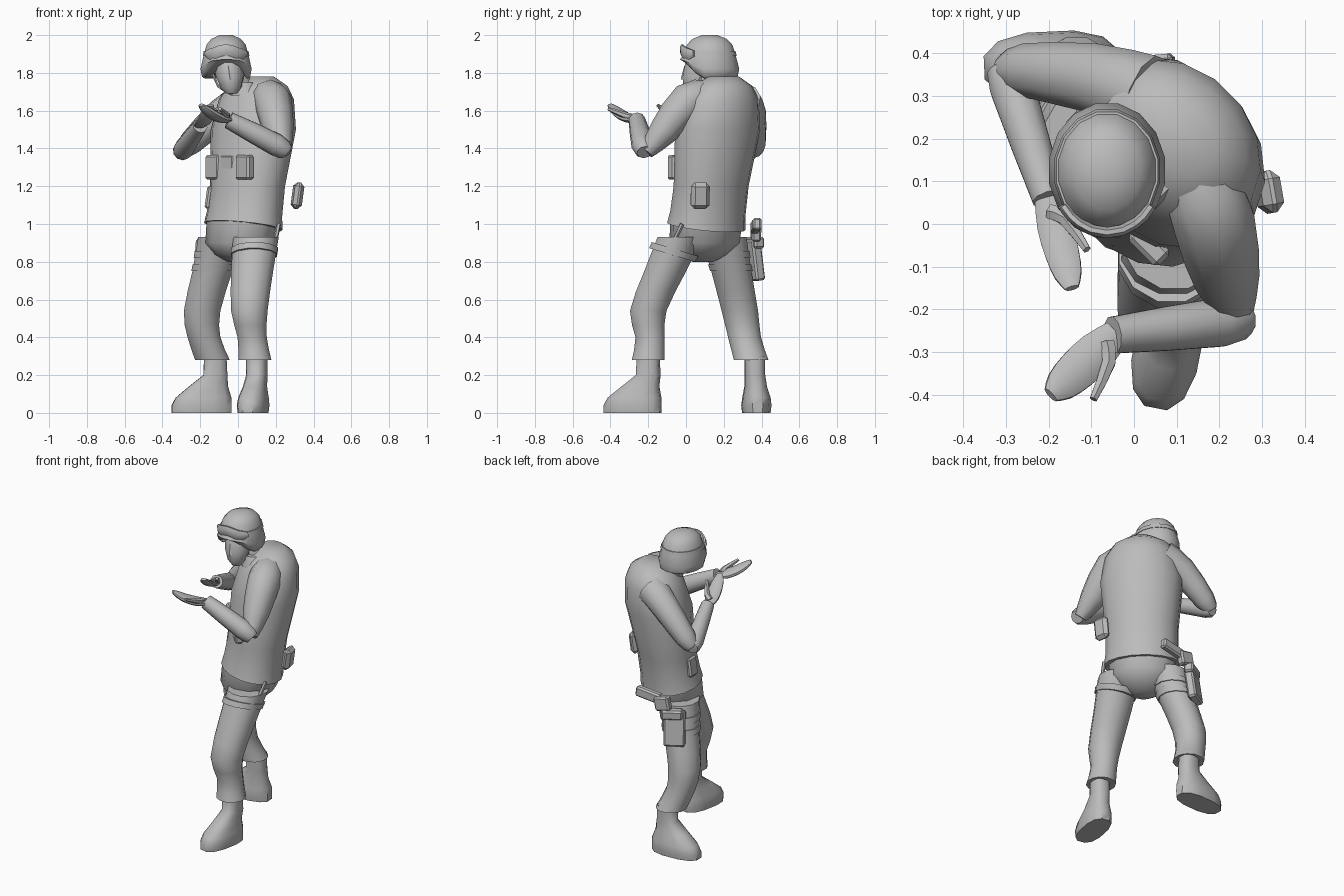
import bpy, bmesh, math
from mathutils import Vector, Matrix

if "Cube" in bpy.data.objects:
    bpy.data.objects.remove(bpy.data.objects["Cube"])

SHADE = 0.5
grey = bpy.data.materials.new("plain grey")
grey.use_nodes = True
grey.diffuse_color = (SHADE, SHADE, SHADE, 1)
grey.node_tree.nodes["Principled BSDF"].inputs["Base Color"].default_value = grey.diffuse_color
UP = Vector((0, 0, 1))
TWIST = -math.pi / 4


def finish(name, bm, angle=45):
    """Turn the bmesh into a named, smooth-shaded object."""
    bmesh.ops.recalc_face_normals(bm, faces=bm.faces)
    mesh = bpy.data.meshes.new(name)
    bm.to_mesh(mesh)
    bm.free()
    mesh.materials.append(grey)
    obj = bpy.data.objects.new(name, mesh)
    bpy.context.collection.objects.link(obj)
    bpy.ops.object.select_all(action="DESELECT")
    obj.select_set(True)
    bpy.context.view_layer.objects.active = obj
    bpy.ops.object.shade_smooth_by_angle(angle=math.radians(angle))


def rounded(value, power):
    return math.copysign(abs(value) ** power, value)


def loft(name, rings, yaw=0, sides=12, follow=False, shape=None, power=1):
    """Skin oval rings (centre, half width, half depth), level or square to the path."""
    bm = bmesh.new()
    loops = []
    for i, (centre, width, depth) in enumerate(rings):
        across = Matrix.Rotation(yaw, 3, "Z") @ Vector((1, 0, 0))
        along = UP.cross(across)
        if follow:
            tangent = rings[min(i + 1, len(rings) - 1)][0] - rings[max(i - 1, 0)][0]
            across = tangent.cross(UP).normalized()
            along = across.cross(tangent).normalized()
        loop = []
        for k in range(sides):
            angle = math.tau * (k + 0.5) / sides
            point = centre + across * width * rounded(math.cos(angle), power)
            point += along * depth * rounded(math.sin(angle), power)
            loop.append(bm.verts.new(shape(point) if shape else point))
        loops.append(loop)
    for lower, upper in zip(loops, loops[1:]):
        for k in range(sides):
            n = (k + 1) % sides
            bm.faces.new((lower[k], lower[n], upper[n], upper[k]))
    bm.faces.new(loops[0])
    bm.faces.new(loops[-1])
    finish(name, bm)


def column(name, base, top, rows, depth=1.0, **options):
    """Upright body on a leaning axis; each row is a height and a half width."""
    base, top = Vector(base), Vector(top)
    rings = []
    for z, width in rows:
        centre = base.lerp(top, (z - base.z) / (top.z - base.z))
        rings.append((centre, width, width * depth))
    loft(name, rings, **options)


def limb(name, points, flat=1.0, follow=True, sides=10):
    """Limb through points (x, y, z, radius), eased with a spline."""
    pts = [Vector(p) for p in points]
    eased = []
    for i in range(len(pts) - 1):
        before, start, end, after = pts[max(i - 1, 0)], pts[i], pts[i + 1], pts[min(i + 2, len(pts) - 1)]
        middle = (start + end) / 2 + (start + end - before - after) / 16
        eased += [start, middle]
    eased.append(pts[-1])
    loft(name, [(p.xyz, p.w, p.w * flat) for p in eased], follow=follow, sides=sides)


def box(name, at, size, yaw=0, pitch=0, roll=0, bevel=0.01):
    """Block with chamfered edges; angles in degrees."""
    bm = bmesh.new()
    bmesh.ops.create_cube(bm, size=1)
    bmesh.ops.scale(bm, vec=size, verts=bm.verts)
    bmesh.ops.bevel(bm, geom=bm.edges[:], offset=bevel, segments=1, affect="EDGES")
    place = Matrix.Translation(at)
    for degrees, axis in ((yaw, "Z"), (pitch, "X"), (roll, "Y")):
        place = place @ Matrix.Rotation(math.radians(degrees), 4, axis)
    bmesh.ops.transform(bm, matrix=place, verts=bm.verts)
    finish(name, bm, angle=30)


# Torso, twisted so the left shoulder leads
def hem(point):
    """Slope the hem of the vest down toward the back."""
    if point.z < 1.1:
        point.z -= 0.12 * (point.x + point.y - 0.2)
    return point


column("vest", base=(.03, .11, 1), top=(.11, .2, 1.78), depth=.8, yaw=TWIST, sides=16, shape=hem,
       rows=[(.98, .23), (1.05, .22), (1.2, .22), (1.5, .25), (1.66, .22), (1.73, .175), (1.78, .09)])
column("pelvis", base=(0, .09, .8), top=(.03, .11, 1.05), depth=.85, yaw=TWIST,
       rows=[(.8, .06), (.84, .14), (.9, .2), (1.05, .21)])
column("collar", base=(.05, .13, 1.68), top=(.02, .12, 1.76), yaw=TWIST,
       rows=[(1.68, .1), (1.75, .07)])

# Vest pouches
for i in (-1, 0, 1):
    box("magazine_pouch", at=(i * .08 - .045, .03 - i * .08, 1.3), size=(.1, .05, .13), yaw=-45)
box("left_hip_pouch", at=(.315, .075, 1.15), size=(.05, .1, .14), yaw=10, roll=8, bevel=.02)
box("right_hip_pouch", at=(-.15, .16, 1.14), size=(.04, .08, .12), roll=8)

# Legs with bloused trousers: hip, thigh, knee, shin, cuff
left_leg = [(.095, -.03, .93, .125), (.075, -.11, .75, .115), (.06, -.2, .54, .1),
            (.075, -.19, .4, .08), (.09, -.2, .28, .09)]
right_leg = [(-.09, .2, .93, .125), (-.135, .24, .75, .11), (-.19, .285, .54, .1),
             (-.18, .31, .4, .09), (-.135, .345, .28, .095)]
limb("left_leg", left_leg, follow=False, sides=12)
limb("right_leg", right_leg, follow=False, sides=12)


# Thigh straps, placed by their share of the way from hip to thigh
def strap(name, leg, share, tilt=0):
    hip, thigh = Vector(leg[0]), Vector(leg[1])
    rings = []
    for step in (0, 0.2):
        p = hip.lerp(thigh, share + step)
        rings.append((p.xyz, p.w + .006, p.w + .006))
    middle = rings[0][0].y
    loft(name, rings, shape=lambda p: p + UP * tilt * (p.y - middle))


strap("left_thigh_strap", left_leg, 0.35, tilt=-.3)
strap("upper_holster_strap", right_leg, 0.4)
strap("lower_holster_strap", right_leg, 0.8)


# Boots: sole, toe cap and ankle
def boot(name, heel, toe, ankle):
    heel, toe, ankle = Vector(heel), Vector(toe), Vector(ankle)
    way = toe - heel
    yaw = math.atan2(way.y, way.x) + math.pi / 2
    half = way.length / 2
    middle = (heel + toe) / 2
    instep = middle.lerp(ankle, .5) + UP * .04
    back = -way.normalized() * .01
    rings = [(middle, .075, half), (middle + UP * .04, .08, half),
             (middle + UP * .08 + back, .075, half * .93),
             (instep, .06, half * .65), (ankle, .055, .065), (ankle + UP * .1, .055, .06)]
    loft(name, rings, yaw, power=.8)


boot("left_boot", heel=(.11, -.13, 0), toe=(.05, -.435, 0), ankle=(.1, -.2, .2))
boot("right_boot", heel=(-.03, .38, 0), toe=(-.355, .365, 0), ankle=(-.12, .365, .2))

# Arms
limb("left_upper_arm", [(.15, .1, 1.67, .09), (.185, .01, 1.65, .1), (.215, -.12, 1.49, .08),
                        (.24, -.21, 1.38, .04)])
limb("left_forearm", [(.26, -.22, 1.38, .04), (.2, -.23, 1.42, .06), (-.05, -.26, 1.55, .045)])
limb("right_upper_arm", [(.03, .3, 1.65, .1), (-.09, .34, 1.58, .085), (-.25, .36, 1.43, .065),
                         (-.3, .36, 1.38, .04)])
limb("right_forearm", [(-.3, .37, 1.38, .04), (-.285, .32, 1.4, .055), (-.2, .06, 1.52, .04)])


# Cupped hands: the palm sags between wrist and fingertips
def hand(side, wrist, tip, thumb, breadth):
    wrist, tip, thumb = Vector(wrist), Vector(tip), Vector(thumb)
    palm = []
    for share, swell in ((0, .7), (.3, 1), (.6, 1), (.85, .8), (1, .4)):
        p = wrist.lerp(tip, share) - UP * .08 * share * (1 - share)
        palm.append((*p, breadth * swell))
    limb(side + "_hand", palm, flat=.45)
    root = wrist.lerp(tip, .15)
    bend = root.lerp(thumb, .5) + (root - tip) * .15
    limb(side + "_thumb", [(*root, .02), (*bend, .018), (*thumb, .01)], sides=6)


hand("left", wrist=(-.04, -.255, 1.55), tip=(-.195, -.4, 1.63), thumb=(-.095, -.41, 1.61), breadth=.05)
hand("right", wrist=(-.205, .06, 1.52), tip=(-.145, -.15, 1.63), thumb=(-.11, -.06, 1.61), breadth=.042)

# Neck, head and face
limb("neck", [(.04, .16, 1.68, .075), (-.045, .115, 1.82, .06)])
column("head", base=(-.035, .04, 1.69), top=(-.06, .12, 1.94), depth=1.2,
       rows=[(1.69, .03), (1.72, .055), (1.78, .075), (1.87, .085), (1.94, .06)])
column("nose", base=(-.043, -.012, 1.77), top=(-.052, 0, 1.84), sides=6,
       rows=[(1.765, .014), (1.785, .014), (1.84, .008)])
box("mouth", at=(-.04, 0, 1.74), size=(.04, .02, .01), bevel=.003)
for side in (-1, 1):
    box("ear", at=(side * .078 - .055, .11, 1.8), size=(.02, .045, .06))
    limb("chin_strap", [(side * .085 - .055, .09, 1.82, .007), (side * .06 - .045, .05, 1.73, .007),
                        (-.035, .02, 1.69, .007)], sides=6)


# Helmet with a raised brow
def brow(point):
    if point.z < 1.86:
        point.z += (1.87 - point.z) * max(0, min(1, (.08 - point.y) * 10))
    return point


rim, crown = Vector((-.063, .125, 1.77)), Vector((-.063, .125, 2))
column("helmet", rim, crown, depth=1.16, sides=16, shape=brow,
       rows=[(1.77, .115), (1.78, .13), (1.82, .138), (1.9, .12), (1.95, .105), (1.98, .08), (2, .035)])
column("goggle_strap", rim, crown, depth=1.16, sides=16, rows=[(1.89, .126), (1.915, .121)])

# Goggles wrapped round the brow
frame = []
for i in range(-4, 5):
    angle = math.radians(i * 14)
    centre = rim + Vector((.125 * math.sin(angle), -.145 * math.cos(angle), .14 + .012 * math.cos(i)))
    frame.append((centre, .014, .032 if abs(i) < 4 else .016))
loft("goggles", frame, sides=8, follow=True)

# Sidearm and holster on the right thigh
box("holster", at=(-.165, .355, .81), size=(.13, .055, .22), yaw=30, pitch=8)
box("holster_flap", at=(-.15, .36, .9), size=(.13, .06, .06), yaw=30)
box("sidearm_slide", at=(-.09, .37, .96), size=(.1, .05, .09), yaw=5, roll=12)
box("sidearm_grip", at=(.01, .37, .99), size=(.17, .045, .065), yaw=5, roll=-8)

# Knife and sheath on the left thigh
pommel, point = Vector((.215, -.02, 1)), Vector((.145, -.19, .65))
guard = pommel.lerp(point, .35)
limb("knife_handle", [(*pommel, .012), (*guard, .012)], sides=6)
limb("knife_sheath", [(*guard, .014), (*point, .013)], flat=2.4, sides=8)
box("knife_guard", at=guard, size=(.02, .065, .014), pitch=25, bevel=.004)
